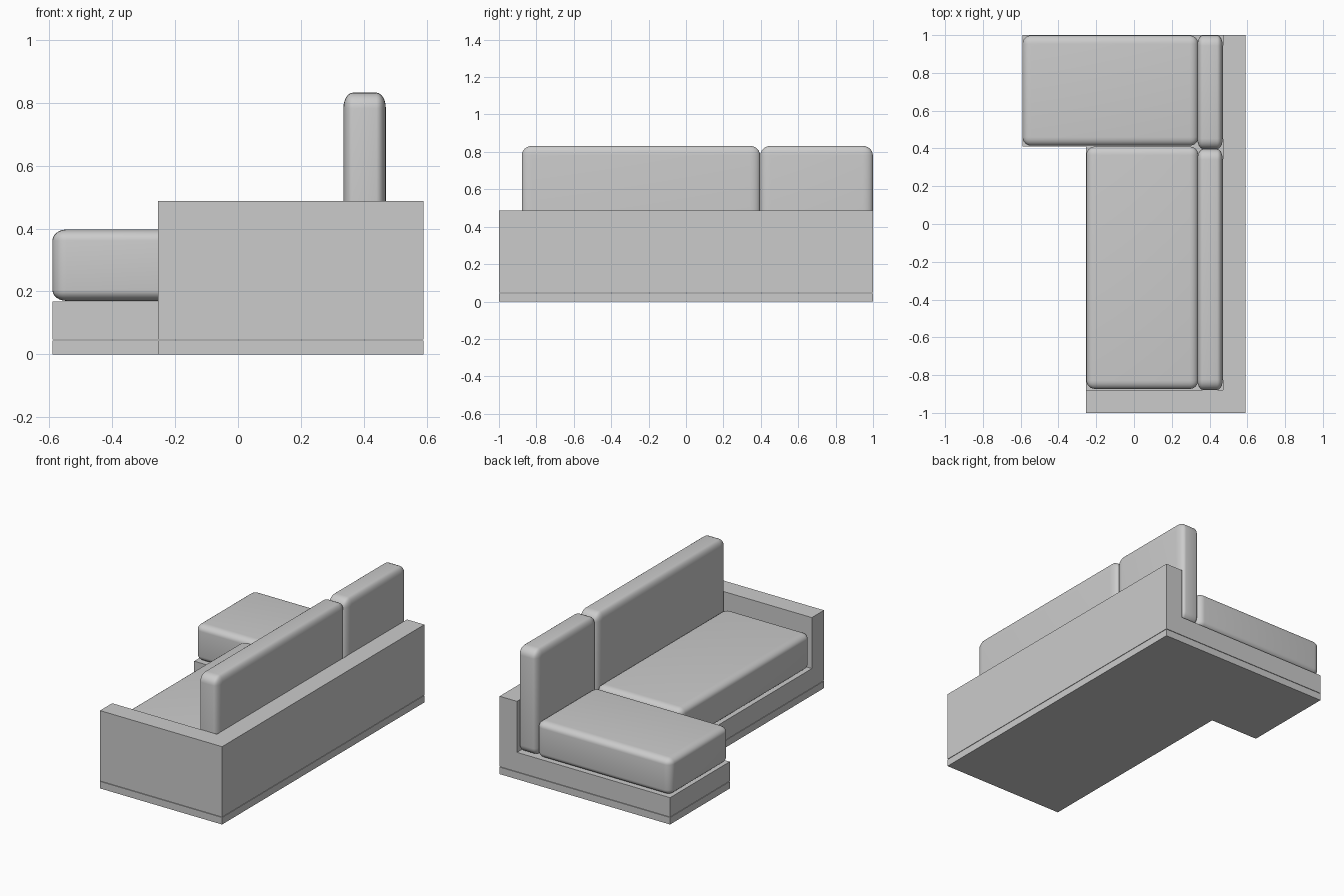
import bpy, bmesh
from mathutils import Vector

if "Cube" in bpy.data.objects:
    bpy.data.objects.remove(bpy.data.objects["Cube"])


def add_object(name, bm):
    bmesh.ops.recalc_face_normals(bm, faces=bm.faces)
    mesh = bpy.data.meshes.new(name)
    bm.to_mesh(mesh)
    bm.free()
    ob = bpy.data.objects.new(name, mesh)
    bpy.context.collection.objects.link(ob)
    return ob


def prism(name, outline, z0, z1):
    """Closed solid standing on a plan outline, from z0 to z1."""
    bm = bmesh.new()
    low = [bm.verts.new((x, y, z0)) for x, y in outline]
    high = [bm.verts.new((x, y, z1)) for x, y in outline]
    bm.faces.new(low[::-1])
    bm.faces.new(high)
    n = len(outline)
    for i in range(n):
        j = (i + 1) % n
        bm.faces.new((low[i], low[j], high[j], high[i]))
    return add_object(name, bm)


def cushion(name, lo, hi, radii):
    """Box with its own rounding radius along each axis."""
    lo, hi, r = Vector(lo), Vector(hi), Vector(radii)
    bm = bmesh.new()
    bmesh.ops.create_cube(bm, size=1)
    for v in bm.verts:
        v.co = Vector([v.co[i] * (hi[i] - lo[i]) / r[i] for i in range(3)])
    bmesh.ops.bevel(bm, geom=bm.edges[:], offset=1, segments=6, profile=0.5,
                    affect='EDGES', clamp_overlap=True)
    for v in bm.verts:
        v.co = Vector([v.co[i] * r[i] for i in range(3)]) + (lo + hi) / 2
    ob = add_object(name, bm)
    bpy.ops.object.select_all(action='DESELECT')
    ob.select_set(True)
    bpy.context.view_layer.objects.active = ob
    bpy.ops.object.shade_smooth_by_angle()
    return ob


# L-shaped plinth and seat frame, with a fine shadow gap between them
footprint = [(-0.59, 0.41), (-0.255, 0.41), (-0.255, -1), (0.59, -1), (0.59, 1), (-0.59, 1)]
prism("plinth", footprint, 0, 0.044)
prism("seat_frame", footprint, 0.047, 0.168)

# Low back and single arm, one continuous wall
wall = [(-0.255, -1), (0.59, -1), (0.59, 1), (0.47, 1), (0.47, -0.88), (-0.255, -0.88)]
prism("back_and_arm", wall, 0.168, 0.487)

# Seat cushions
cushion("chaise_cushion", (-0.59, 0.415, 0.17), (0.34, 0.998, 0.397), (0.045, 0.045, 0.035))
cushion("seat_cushion", (-0.252, -0.873, 0.17), (0.34, 0.41, 0.397), (0.045, 0.045, 0.035))

# Upright back cushions
cushion("long_back_cushion", (0.335, -0.878, 0.17), (0.47, 0.396, 0.832), (0.03, 0.055, 0.05))
cushion("short_back_cushion", (0.335, 0.398, 0.17), (0.47, 0.999, 0.832), (0.03, 0.055, 0.05))
